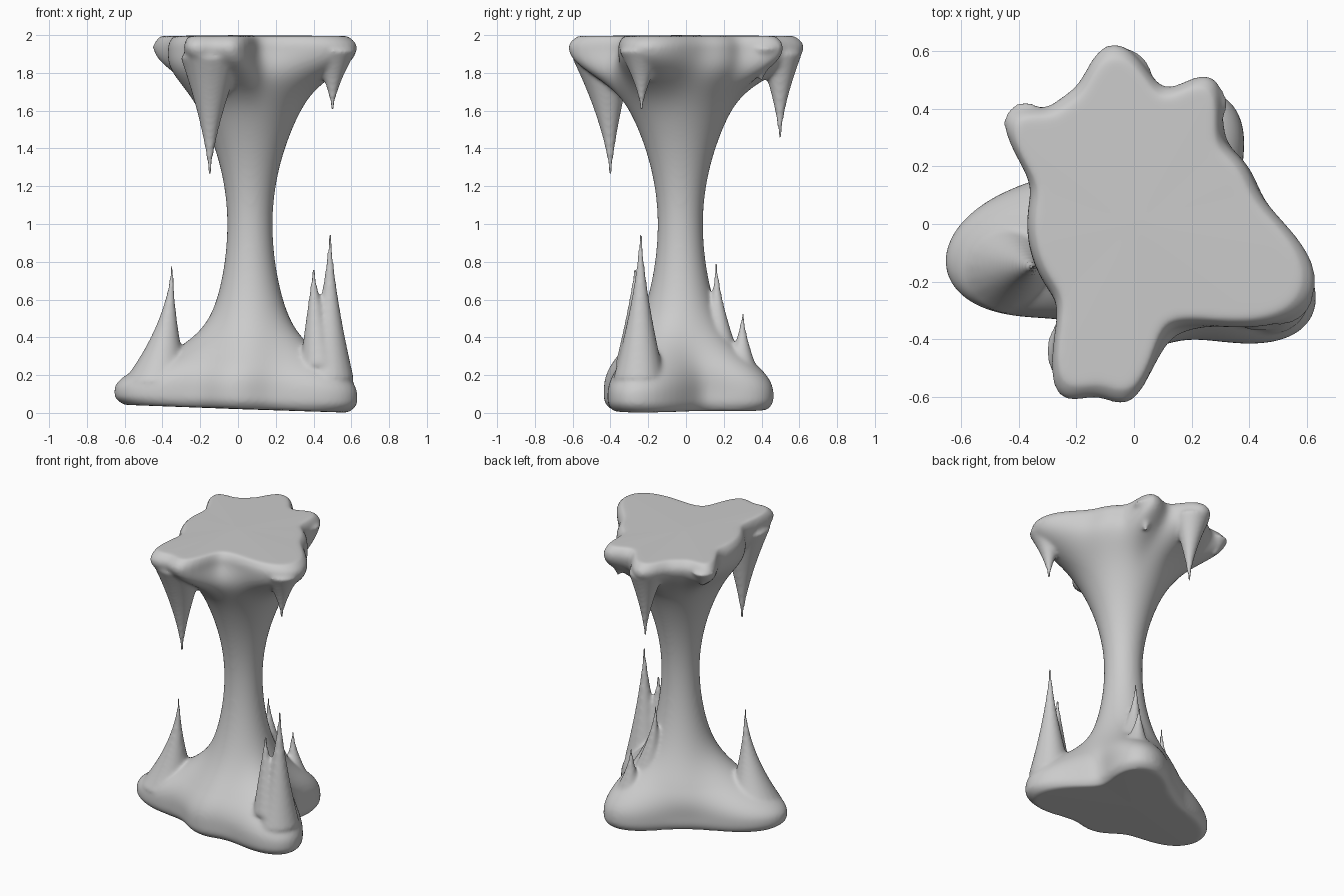
import bpy, bmesh, math

if "Cube" in bpy.data.objects:
    bpy.data.objects.remove(bpy.data.objects["Cube"])

N = 120  # points around the column

# Lobes seen from above: direction in degrees, reach, angular width
TOP = [(97, .26, 17), (62, .2, 13), (28, .06, 20), (-22, .3, 26), (247, .27, 13), (268, .23, 12),
       (120, .07, 9), (139, .21, 13)]
BASE = [(194, .39, 32), (270, .15, 35), (-27, .41, 29), (54, .26, 32)]

# Stalagmites and stalactites: root x, y, z, tip x, y, z, root radius, taper power
SPIKES = [
    (.475, -.25, .1, .487, -.24, .95, .15, 1.55),   # tall right
    (.44, -.27, .2, .4, -.27, .76, .11, 1.3),       # its twin
    (-.45, -.14, .1, -.35, -.15, .79, .2, 1.9),     # left
    (.22, .2, .15, .12, .16, .8, .14, 1.6),         # back, leaning on the column
    (.25, .28, .1, .21, .3, .53, .15, 1.7),         # short back
    (-.14, -.45, 1.95, -.15, -.4, 1.26, .18, 1.5),  # long front drip
    (.51, -.235, 1.95, .5, -.235, 1.6, .13, 1.6),   # right drip
    (-.05, .5, 1.95, -.035, .497, 1.45, .125, 1.6),  # back drip
    (.24, .42, 1.95, .24, .4, 1.76, .09, 1.2),      # back right drip
    (-.38, .35, 1.95, -.37, .35, 1.83, .075, 1),    # back left drip
]


def reach(a, radius, lobes):
    """Outline radius at angle a: a circle with soft lobes."""
    for direction, height, width in lobes:
        d = (math.degrees(a) - direction + 180) % 360 - 180
        radius += height * math.exp(-(d / width) ** 2)
    return radius


def ring_angles(n):
    return [math.tau * i / n for i in range(n)]


def loft(bm, rings, c0, c1):
    """Skin rings of points and close both ends with fans."""
    rows = [[bm.verts.new(p) for p in ring] for ring in rings]
    n = len(rows[0])
    for lo, hi in zip(rows, rows[1:]):
        for i in range(n):
            bm.faces.new((lo[i], lo[(i + 1) % n], hi[(i + 1) % n], hi[i]))
    a, b = bm.verts.new(c0), bm.verts.new(c1)
    for i in range(n):
        bm.faces.new((a, rows[0][(i + 1) % n], rows[0][i]))
        bm.faces.new((b, rows[-1][i], rows[-1][(i + 1) % n]))


def column_ring(z):
    """Round core at the waist, blending into the lobed outlines at both ends."""
    if z > 1:
        core = .12 + .41 * (z - 1) ** 2
        share = math.exp(-(max(0, 1.94 - z) / .16) ** 2)
    else:
        core = .12 + .34 * (z - 1) ** 2
        share = math.exp(-(max(0, z - .09) / .22) ** 2)
    end = min(z, 1.995 - z)
    rim = 1 - .08 * max(0, 1 - end / .06) ** 2  # rounded rims
    ring = []
    for a in ring_angles(N):
        r = reach(a, .37, TOP) if z > 1 else reach(a, .28, BASE)
        r *= share * rim
        x = (.063 + core * math.cos(a)) * (1 - share) + r * math.cos(a)
        y = (-.03 + core * math.sin(a)) * (1 - share) + r * math.sin(a)
        tilt = (.62 - x) * .035 * max(0, 1 - z / .3)  # underside rises to the left
        ring.append((x, y, z + tilt))
    return ring


def spike_rings(x0, y0, z0, x1, y1, z1, radius, power, steps=20):
    """Tapered spike that bends upright towards its tip, with a rounded root."""
    for k in range(steps + 1):
        t = k / steps
        bend = 1 - (1 - t) ** 1.8
        r = radius * (1 - t) ** power * min(1, .5 + 5 * t) + .009
        x, y, z = x0 + (x1 - x0) * bend, y0 + (y1 - y0) * bend, z0 + (z1 - z0) * t
        yield [(x + r * math.cos(a), y + r * math.sin(a), z) for a in ring_angles(20)]


bm = bmesh.new()

# Flared column with a lobed base and a lobed flat top
loft(bm, [column_ring(1.995 * i / 100) for i in range(101)], (0, 0, .02), (0, 0, 2))

# Spikes growing up from the base and hanging from the top
for s in SPIKES:
    loft(bm, list(spike_rings(*s)), s[:3], s[3:6])

bmesh.ops.recalc_face_normals(bm, faces=bm.faces)
mesh = bpy.data.meshes.new("cave_column")
bm.to_mesh(mesh)
bm.free()
column = bpy.data.objects.new("cave_column", mesh)
bpy.context.collection.objects.link(column)

# Fuse everything into one skin and soften the joints
fuse = column.modifiers.new("fuse", "REMESH")
fuse.mode = "VOXEL"
fuse.voxel_size = .011
fuse.use_smooth_shade = True
soften = column.modifiers.new("soften", "SMOOTH")
soften.factor = .5
soften.iterations = 12
